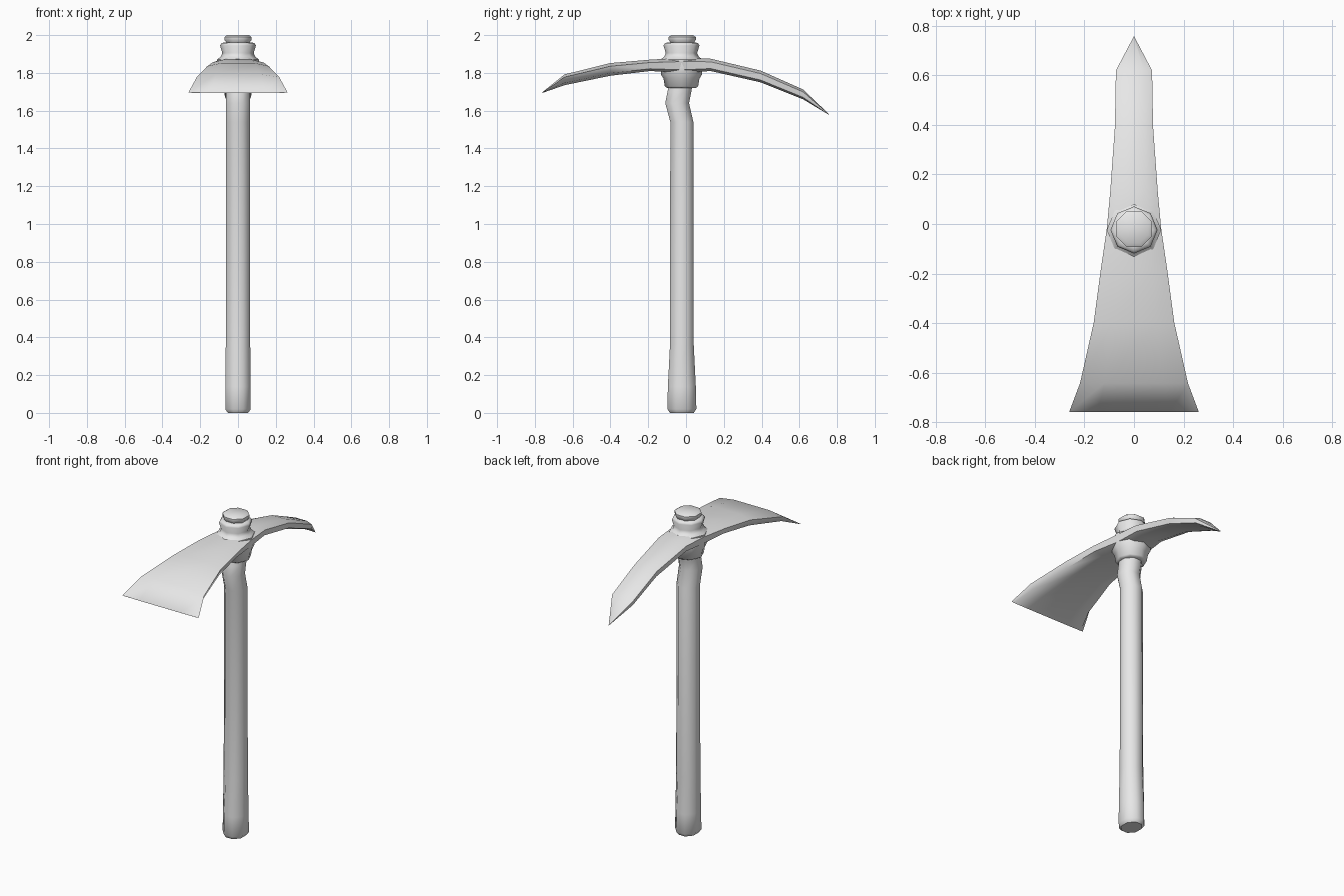
import bpy, bmesh, math

cube = bpy.data.objects.get("Cube")
if cube:
    bpy.data.objects.remove(cube, do_unlink=True)

# One plain grey for the whole tool
grey = bpy.data.materials.new("plain grey")
grey.use_nodes = True
grey.diffuse_color = (0.8, 0.8, 0.8, 1)
grey.node_tree.nodes["Principled BSDF"].inputs["Base Color"].default_value = grey.diffuse_color


def loft(name, rings, angle):
    """Bridge rings of equal length and cap both ends."""
    bm = bmesh.new()
    loops = [[bm.verts.new(p) for p in ring] for ring in rings]
    n = len(loops[0])
    for a, b in zip(loops, loops[1:]):
        for i in range(n):
            j = (i + 1) % n
            bm.faces.new((a[i], a[j], b[j], b[i]))
    bm.faces.new(loops[0])
    bm.faces.new(loops[-1])
    bmesh.ops.remove_doubles(bm, verts=bm.verts, dist=0.0005)
    bmesh.ops.recalc_face_normals(bm, faces=bm.faces)
    mesh = bpy.data.meshes.new(name)
    bm.to_mesh(mesh)
    bm.free()
    mesh.materials.append(grey)
    obj = bpy.data.objects.new(name, mesh)
    bpy.context.collection.objects.link(obj)
    bpy.ops.object.select_all(action='DESELECT')
    obj.select_set(True)
    bpy.context.view_layer.objects.active = obj
    bpy.ops.object.shade_smooth_by_angle(angle=math.radians(angle))
    return obj


def oval(z, cy, rx, ry, turn=0.0):
    """Eight-sided ring at height z."""
    steps = [math.tau * i / 8 + turn for i in range(8)]
    return [(rx * math.cos(a), cy + ry * math.sin(a), z) for a in steps]


# Handle: swollen foot, straight shaft, crooked neck
handle = [
    (0.0, -0.022, 0.058, 0.068), (0.02, -0.022, 0.073, 0.083),
    (0.14, -0.022, 0.073, 0.080), (0.36, -0.022, 0.070, 0.068),
    (1.54, -0.022, 0.068, 0.066), (1.64, -0.047, 0.068, 0.068),
    (1.70, -0.035, 0.068, 0.068), (1.76, -0.024, 0.068, 0.068),
]
loft("handle", [oval(*s, math.pi / 8) for s in handle], 50)

# Socket collar that flares into the head
socket = [(1.72, 0.075), (1.728, 0.088), (1.77, 0.095), (1.79, 0.108),
          (1.83, 0.11), (1.872, 0.11), (1.885, 0.092), (1.905, 0.083),
          (1.945, 0.095), (1.957, 0.088), (1.962, 0.07)]
loft("socket", [oval(z, -0.024, r, r) for z, r in socket], 50)

# Handle end showing above the socket
cap = [(1.95, 0.066), (1.965, 0.07), (1.975, 0.078), (1.99, 0.078), (2.0, 0.062)]
loft("handle_end", [oval(z, -0.02, r, r, math.pi / 8) for z, r in cap], 50)

# Head: broad blade at the front, pointed pick at the back
# (y, half width, top, bottom)
head = [
    (-0.76, 0.262, 1.698, 1.694), (-0.643, 0.218, 1.792, 1.735),
    (-0.40, 0.163, 1.852, 1.785), (-0.19, 0.135, 1.870, 1.81),
    (-0.02, 0.110, 1.880, 1.80), (0.13, 0.096, 1.875, 1.81),
    (0.395, 0.077, 1.812, 1.75), (0.62, 0.073, 1.712, 1.66),
    (0.757, 0.001, 1.582, 1.578),
]


def section(y, w, top, bottom):
    """Slightly crowned slab with softened lower corners."""
    t = top - bottom
    half = [(0.55, top), (1.0, top - 0.25 * t),
            (0.94, bottom + 0.2 * t), (0.55, bottom)]
    right = [(w * f, y, z) for f, z in half]
    return right + [(-x, yy, z) for x, yy, z in reversed(right)]


loft("head", [section(*s) for s in head], 60)
